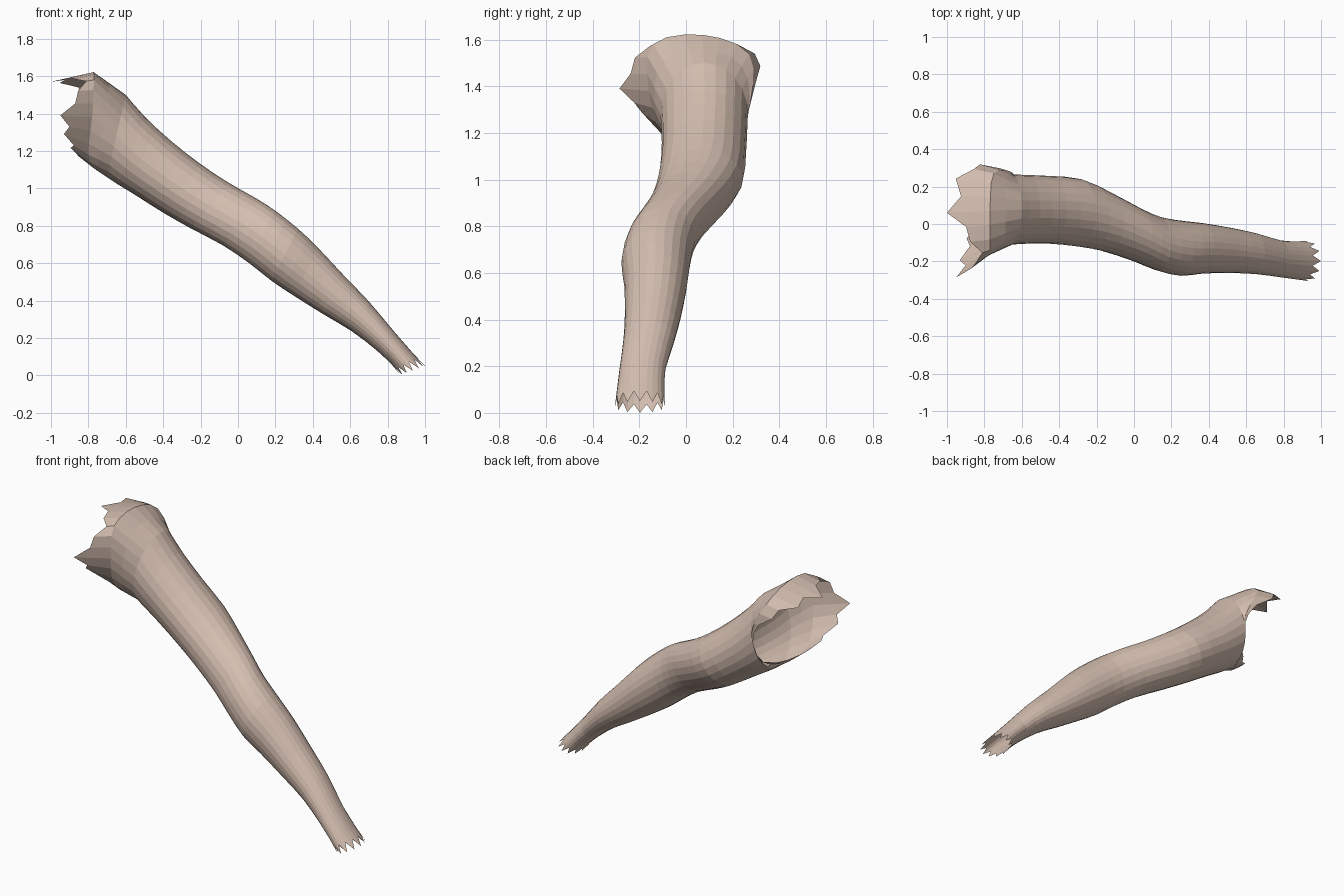
import bpy
import bmesh
import math
from mathutils import Vector

cube = bpy.data.objects.get("Cube")
if cube:
    bpy.data.objects.remove(cube, do_unlink=True)

SIDES = 24


def make_material(name, colour):
    mat = bpy.data.materials.new(name)
    mat.use_nodes = True
    mat.diffuse_color = colour
    mat.node_tree.nodes["Principled BSDF"].inputs["Base Color"].default_value = colour
    return mat


def spline(a, b, c, d, t):
    """Smooth blend from b to c, guided by the neighbours a and d."""
    return 0.5 * (2 * b + (c - a) * t + (2 * a - 5 * b + 4 * c - d) * t ** 2
                  + (3 * b - a - 3 * c + d) * t ** 3)


def smooth_loop(keys):
    """Closed smooth loop through eight key points."""
    pts = [Vector(k) for k in keys]
    count, steps = len(pts), SIDES // len(pts)
    return [spline(pts[i - 1], pts[i], pts[(i + 1) % count], pts[(i + 2) % count], s / steps)
            for i in range(count) for s in range(steps)]


def oval(section):
    """Oval ring from its top point, bottom point and width limits."""
    top_x, top_z, low_x, low_z, front, back = section
    mid_y = (front + back) / 2
    top, low = Vector((top_x, mid_y, top_z)), Vector((low_x, mid_y, low_z))
    centre, rise = (top + low) / 2, (top - low) / 2
    side = Vector((0, (front - back) / 2, 0))
    ring = []
    for i in range(SIDES):
        angle = math.tau * i / SIDES
        ring.append(centre + rise * math.cos(angle) + side * math.sin(angle))
    return ring


def torn(rim, inner, depth):
    """Pull every second rim point inwards to leave a ragged edge."""
    return [p.lerp(q, depth) if i % 2 else p for i, (p, q) in enumerate(zip(rim, inner))]


# Sections of the sleeve: top x, top z, bottom x, bottom z, front y, back y
sections = [
    (-.60, 1.50, -.70, 1.06, -.11, .265),
    (-.50, 1.385, -.64, 1.02, -.105, .262),
    (-.36, 1.255, -.55, .965, -.105, .257),
    (-.20, 1.13, -.40, .87, -.12, .243),
    (-.05, 1.03, -.25, .785, -.148, .175),
    (.10, .945, -.08, .695, -.20, .09),
    (.20, .88, .06, .60, -.25, .04),
    (.32, .785, .18, .505, -.277, .018),
    (.43, .68, .30, .425, -.265, .005),
    (.57, .53, .46, .325, -.262, -.02),
    (.70, .395, .61, .235, -.268, -.05),
    (.83, .24, .74, .135, -.285, -.088),
    (.93, .125, .82, .06, -.297, -.093),
]

# Shoulder bend and torn shoulder rim, from the top round by the front
shoulder_bend = smooth_loop([
    (-.77, .07, 1.62), (-.77, -.14, 1.58), (-.78, -.16, 1.38), (-.80, -.09, 1.18),
    (-.76, .04, 1.10), (-.67, .20, 1.13), (-.65, .275, 1.33), (-.75, .27, 1.54)])
shoulder_rim = smooth_loop([
    (-1.0, .06, 1.57), (-.83, -.16, 1.57), (-.95, -.285, 1.39), (-.91, -.13, 1.25),
    (-.85, .03, 1.17), (-.69, .20, 1.13), (-.67, .28, 1.34), (-.90, .305, 1.54)])

# Smoothly filled rings between the sections
table = [Vector(s) for s in sections]
arm_rings = []
for i in range(len(table) - 1):
    before, after = table[max(i - 1, 0)], table[min(i + 2, len(table) - 1)]
    for t in (0, 0.5):
        arm_rings.append(oval(spline(before, table[i], table[i + 1], after, t)))
arm_rings.append(oval(table[-1]))

# Mid ring rounds the shoulder between its bend and the first section
mid_ring = [p.lerp(q, 0.5) for p, q in zip(shoulder_bend, arm_rings[0])]
wrist_rim = oval((1.0, .05, .87, 0, -.305, -.09))
rings = [torn(shoulder_rim, shoulder_bend, 0.3), shoulder_bend, mid_ring]
rings += arm_rings + [torn(wrist_rim, arm_rings[-1], 0.6)]

# Open sleeve skin
bm = bmesh.new()
loops = [[bm.verts.new(p) for p in ring] for ring in rings]
for a, b in zip(loops, loops[1:]):
    for i in range(SIDES):
        j = (i + 1) % SIDES
        bm.faces.new((a[i], a[j], b[j], b[i]))
bmesh.ops.recalc_face_normals(bm, faces=bm.faces)
# Turn the skin outwards if the topmost faces point down
top_face = max(bm.faces, key=lambda f: f.calc_center_median().z)
if top_face.normal.z < 0:
    bmesh.ops.reverse_faces(bm, faces=bm.faces)
mesh = bpy.data.meshes.new("sleeve")
bm.to_mesh(mesh)
bm.free()
mesh.materials.append(make_material("pale beige", (.66, .515, .434, 1)))
sleeve = bpy.data.objects.new("sleeve", mesh)
bpy.context.collection.objects.link(sleeve)
